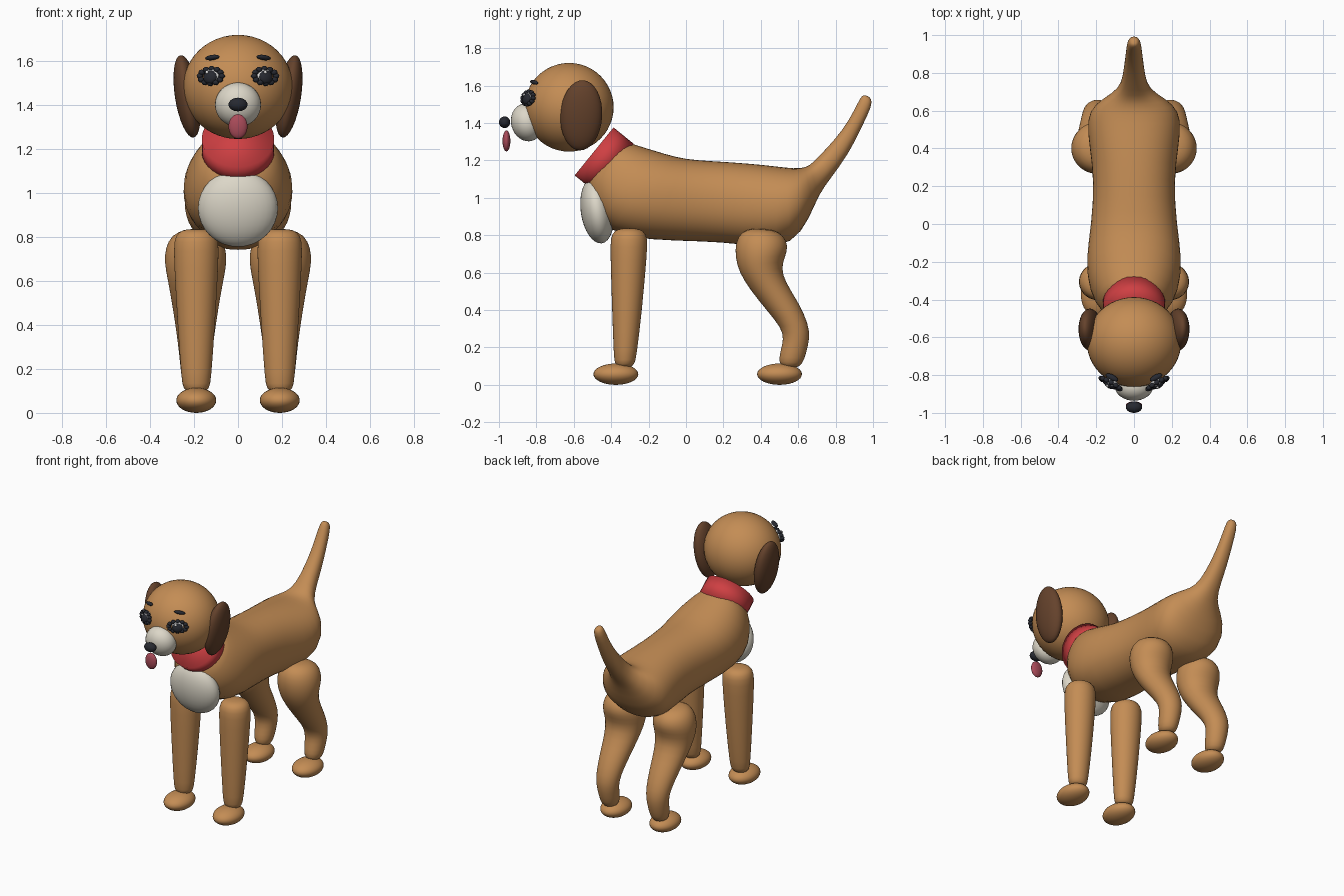
import bpy, bmesh, math
from mathutils import Vector, Matrix

if "Cube" in bpy.data.objects:
    bpy.data.objects.remove(bpy.data.objects["Cube"])


def mat(name, rgb):
    m = bpy.data.materials.new(name)
    m.diffuse_color = (*rgb, 1)
    m.use_nodes = True
    m.node_tree.nodes["Principled BSDF"].inputs["Base Color"].default_value = m.diffuse_color
    return m


TAN = mat("tan_fur", (0.55, 0.265, 0.09))
DARK = mat("dark_brown_fur", (0.13, 0.055, 0.025))
CREAM = mat("cream_fur", (0.72, 0.68, 0.58))
RED = mat("red_collar", (0.62, 0.05, 0.055))
BLACK = mat("black", (0.02, 0.022, 0.03))
PINK = mat("tongue_pink", (0.40, 0.07, 0.10))
WHITE = mat("eye_white", (0.85, 0.85, 0.85))


def finish(bm, name, material):
    bmesh.ops.recalc_face_normals(bm, faces=bm.faces[:])
    me = bpy.data.meshes.new(name)
    bm.to_mesh(me)
    bm.free()
    for p in me.polygons:
        p.use_smooth = True
    me.materials.append(material)
    ob = bpy.data.objects.new(name, me)
    bpy.context.collection.objects.link(ob)
    return ob


def ellipsoid(name, loc, radii, material, rot=None, seg=32):
    """Ellipsoid; rot is a 3x3 matrix."""
    bm = bmesh.new()
    bmesh.ops.create_uvsphere(bm, u_segments=seg, v_segments=seg // 2, radius=1)
    m = Matrix.Translation(loc) @ (rot or Matrix.Identity(3)).to_4x4()
    bm.transform(m @ Matrix.Diagonal((*radii, 1)))
    return finish(bm, name, material)


def loft(name, rings, material, cx=0, seg=24, power=2.0):
    """Each ring: (y, z) of one edge, (y, z) of the opposite edge, half width in x."""
    bm = bmesh.new()
    loops = []
    for ya, za, yb, zb, w in rings:
        a, b = Vector((cx, ya, za)), Vector((cx, yb, zb))
        mid, half = (a + b) / 2, (a - b) / 2
        loop = []
        for i in range(seg):
            t = 2 * math.pi * i / seg
            c, s = math.cos(t), math.sin(t)
            c = math.copysign(abs(c) ** (2 / power), c)
            s = math.copysign(abs(s) ** (2 / power), s)
            loop.append(bm.verts.new(mid + half * s * 1.01 + Vector((w * c * 1.01, 0, 0))))
        loops.append(loop)
    for p, q in zip(loops, loops[1:]):
        for i in range(seg):
            j = (i + 1) % seg
            bm.faces.new((p[i], p[j], q[j], q[i]))
    bm.faces.new(loops[0])
    bm.faces.new(loops[-1])
    ob = finish(bm, name, material)
    sub = ob.modifiers.new("smooth", "SUBSURF")
    sub.levels = sub.render_levels = 1
    return ob


def rx(deg):
    return Matrix.Rotation(math.radians(deg), 3, "X")


# Body running from the neck to the tail tip
loft("body_and_tail", [
    (-0.37, 1.32, -0.53, 1.12, 0.135),
    (-0.28, 1.285, -0.53, 1.02, 0.19),
    (-0.18, 1.255, -0.47, 0.87, 0.24),
    (-0.05, 1.215, -0.33, 0.785, 0.255),
    (0.05, 1.20, -0.05, 0.77, 0.225),
    (0.25, 1.19, 0.20, 0.765, 0.21),
    (0.42, 1.175, 0.40, 0.735, 0.235),
    (0.54, 1.16, 0.57, 0.75, 0.252),
    (0.61, 1.155, 0.66, 0.89, 0.21),
    (0.66, 1.17, 0.71, 1.02, 0.115),
    (0.70, 1.21, 0.77, 1.10, 0.065),
    (0.80, 1.315, 0.87, 1.235, 0.052),
    (0.87, 1.41, 0.935, 1.37, 0.043),
    (0.925, 1.52, 0.997, 1.495, 0.036),
    (0.94, 1.545, 0.99, 1.53, 0.024),
    (0.955, 1.55, 0.975, 1.543, 0.01),
], TAN, power=2.2)

# Chest patch
ellipsoid("chest_patch", (0, -0.475, 0.932), (0.182, 0.088, 0.177), CREAM, rx(8))

# Collar, a solid tilted band
bm = bmesh.new()
bmesh.ops.create_cone(bm, cap_ends=True, segments=32, radius1=0.165, radius2=0.165, depth=0.14)
axis = Vector((0, -0.777, 0.63))
bm.transform(Matrix.Translation((0, -0.437, 1.204)) @ axis.to_track_quat("Z", "Y").to_matrix().to_4x4())
finish(bm, "collar", RED)

# Head, muzzle, nose and tongue
ellipsoid("head", (0, -0.625, 1.484), (0.25, 0.238, 0.237), TAN, seg=48)
ellipsoid("muzzle", (0, -0.85, 1.403), (0.105, 0.085, 0.102), CREAM, rx(15))
ellipsoid("nose", (0, -0.97, 1.404), (0.043, 0.03, 0.031), BLACK)
ellipsoid("tongue", (0, -0.96, 1.304), (0.043, 0.021, 0.056), PINK)

for side, label in ((1, "left"), (-1, "right")):
    # Ears lean inward at the bottom
    ear_rot = Matrix.Rotation(math.radians(9 * side), 3, "Y") @ rx(-3)
    ellipsoid("ear_" + label, (0.232 * side, -0.56, 1.441), (0.055, 0.112, 0.19), DARK, ear_rot)

    # Eye: ball, pupil, surrounding lashes and brow, in a frame facing outward
    centre = Vector((0.12 * side, -0.838, 1.532))
    normal = Vector((0.48 * side, -0.86, 0.19)).normalized()
    u = Vector((0, 0, 1)).cross(normal).normalized()
    v = normal.cross(u)
    frame = Matrix((u, v, normal)).transposed()
    ellipsoid("eye_" + label, centre, (0.038, 0.04, 0.024), WHITE, frame, 20)
    ellipsoid("pupil_" + label, centre + normal * 0.013 - v * 0.006, (0.034, 0.032, 0.02), BLACK, frame, 20)
    ellipsoid("eye_glint_" + label, centre + normal * 0.03 + v * 0.014 - u * 0.01,
              (0.008, 0.008, 0.006), WHITE, frame, 12)
    for i in range(12):
        t = 2 * math.pi * i / 12
        p = centre + u * 0.057 * math.cos(t) + v * 0.034 * math.sin(t) + normal * 0.008
        ellipsoid("lash_" + label, p, (0.015, 0.013, 0.013), BLACK, frame, 12)
    brow_rot = frame @ Matrix.Rotation(math.radians(-8 * side), 3, "Z")
    ellipsoid("brow_" + label, (0.117 * side, -0.812, 1.618), (0.037, 0.012, 0.015), BLACK, brow_rot, 16)

    # Straight tapered front leg
    loft("front_leg_" + label, [
        (-0.34, 0.838, -0.27, 0.838, 0.04),
        (-0.385, 0.825, -0.225, 0.825, 0.083),
        (-0.404, 0.785, -0.205, 0.785, 0.102),
        (-0.404, 0.70, -0.209, 0.70, 0.102),
        (-0.395, 0.40, -0.235, 0.40, 0.085),
        (-0.386, 0.15, -0.265, 0.15, 0.067),
        (-0.38, 0.11, -0.275, 0.11, 0.06),
        (-0.36, 0.09, -0.30, 0.09, 0.03),
    ], TAN, cx=0.19 * side)

    # Bent hind leg with a heavy thigh
    loft("hind_leg_" + label, [
        (0.36, 0.838, 0.46, 0.832, 0.05),
        (0.295, 0.82, 0.525, 0.80, 0.11),
        (0.264, 0.76, 0.546, 0.74, 0.138),
        (0.264, 0.68, 0.532, 0.69, 0.142),
        (0.285, 0.60, 0.508, 0.625, 0.128),
        (0.345, 0.505, 0.53, 0.55, 0.112),
        (0.435, 0.395, 0.605, 0.435, 0.094),
        (0.51, 0.305, 0.655, 0.325, 0.08),
        (0.523, 0.245, 0.662, 0.25, 0.073),
        (0.505, 0.18, 0.643, 0.17, 0.065),
        (0.495, 0.12, 0.622, 0.11, 0.058),
        (0.52, 0.09, 0.59, 0.09, 0.03),
    ], TAN, cx=0.193 * side)

    # Paws
    for y, part in ((-0.375, "front"), (0.50, "hind")):
        ellipsoid(part + "_paw_" + label, (0.19 * side, y, 0.057), (0.091, 0.12, 0.057), TAN)
